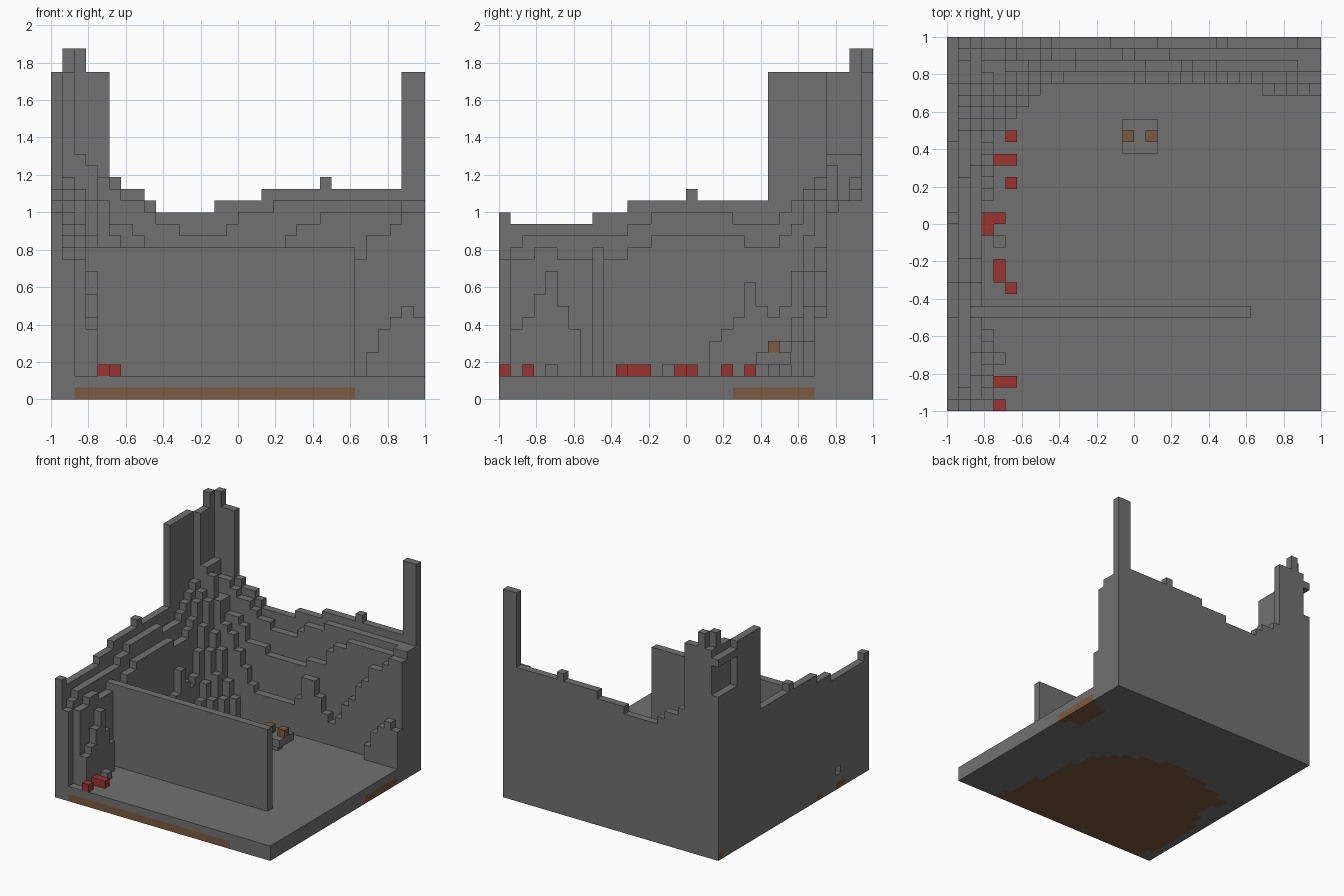
import bpy, bmesh
from mathutils import Vector
from mathutils.geometry import intersect_point_tri_2d

if "Cube" in bpy.data.objects:
    bpy.data.objects.remove(bpy.data.objects["Cube"])

V = 1 / 16      # block size; all coordinates below are in blocks
FLOOR = 2


def material(name, rgb):
    m = bpy.data.materials.new(name)
    m.use_nodes = True
    m.diffuse_color = (*rgb, 1)
    m.node_tree.nodes["Principled BSDF"].inputs["Base Color"].default_value = (*rgb, 1)
    return m


STONE = material("grey stone", (0.165, 0.165, 0.165))
RED = material("red", (0.33, 0.035, 0.03))
BROWN = material("brown earth", (0.2, 0.1, 0.05))


def finish(name, bm, *mats):
    bmesh.ops.recalc_face_normals(bm, faces=bm.faces)
    bmesh.ops.scale(bm, vec=(V, V, V), verts=bm.verts)
    mesh = bpy.data.meshes.new(name)
    bm.to_mesh(mesh)
    bm.free()
    for m in mats:
        mesh.materials.append(m)
    ob = bpy.data.objects.new(name, mesh)
    bpy.context.collection.objects.link(ob)
    return ob


def box(name, x, y, z, mat=STONE):
    bm = bmesh.new()
    bmesh.ops.create_cube(bm, size=1)
    for v in bm.verts:
        v.co = [r[0] if c < 0 else r[1] for r, c in zip((x, y, z), v.co)]
    return finish(name, bm, mat)


def stepped(name, axis, depth, start, steps, notch=None):
    """Stepped skyline of (end, top) pairs along an axis, one block thick."""
    pts, u = [(start, FLOOR)], start
    for end, top in steps:
        pts += [(u, top), (end, top)]
        u = end
    pts.append((u, FLOOR))
    if notch:
        a, b = notch
        pts += [(b, FLOOR), (b, FLOOR + 1), (a, FLOOR + 1), (a, FLOOR)]
    bm = bmesh.new()
    along_x = axis == "x"
    face = bm.faces.new([bm.verts.new((u, depth, z) if along_x else (depth, u, z))
                         for u, z in pts])
    moved = bmesh.ops.extrude_face_region(bm, geom=[face])["geom"]
    bmesh.ops.translate(bm, vec=(0, 1, 0) if along_x else (1, 0, 0),
                        verts=[g for g in moved if isinstance(g, bmesh.types.BMVert)])
    return finish(name, bm, STONE)


# Floor slab with earth patches in its lowest layer
centre = Vector((-3, -7))
rim = [(10, -17), (8, -7), (7, 0), (3, 3), (-3, 5), (-7, 4), (-14, 2),
       (-13, -2), (-15, -6), (-15, -10), (-14, -17)]


def is_earth(p):
    if p.z > 0.9:
        return False
    if p.x > 13 and 4 < p.y < 11:
        return p.x > 15 or abs(p.y - 7.5) < 2.6
    if p.x < -15.9:
        return -11 < p.y < -9 or -6 < p.y < -5 or p.y > 15
    return any(intersect_point_tri_2d(p.xy, centre, Vector(a), Vector(b))
               for a, b in zip(rim, rim[1:] + rim[:1]))


bm = bmesh.new()
bmesh.ops.create_grid(bm, x_segments=32, y_segments=32, size=16)
layer = bm.faces[:]
for i in range(FLOOR):
    keep = {"use_keep_orig": True} if i == 0 else {}
    geom = bmesh.ops.extrude_face_region(bm, geom=layer, **keep)["geom"]
    bmesh.ops.translate(bm, vec=(0, 0, 1),
                        verts=[g for g in geom if isinstance(g, bmesh.types.BMVert)])
    layer = [g for g in geom if isinstance(g, bmesh.types.BMFace)]
for f in bm.faces:
    f.material_index = int(is_earth(f.calc_center_median()))
finish("floor_slab", bm, STONE, BROWN)

# Back wall, stepping forward in thinner and lower layers
stepped("back_wall", "x", 15, -15,
        [(-14, 28), (-13, 30), (-11, 28), (-10, 19), (-8, 18), (-7, 17), (-2, 16),
         (2, 17), (7, 18), (8, 19), (14, 18), (16, 28)])
stepped("back_wall_ledge", "x", 14, -14,
        [(-13, 21), (-11, 19), (-10, 18), (-8, 17), (-7, 16), (-5, 15), (-1, 14),
         (0, 15), (3, 16), (16, 17)])
stepped("back_wall_step", "x", 13, -13,
        [(-11, 17), (-9, 15), (-8, 14), (-5, 12), (1, 11), (4, 12), (5, 14),
         (7, 15), (14, 16), (16, 17)])
stepped("back_rocks", "x", 12, -10,
        [(-9, 13), (-8, 11), (-7, 9), (-6, 7), (0, 6), (1, 7), (3, 10), (4, 8),
         (5, 6), (6, 5), (7, 6), (8, 8), (9, 9), (10, 11), (11, 12), (13, 14),
         (14, 15), (16, 16)])
stepped("corner_boulder", "x", 11, 11,
        [(12, 4), (13, 6), (14, 7), (15, 8), (16, 7)])

# Side wall and its layers
stepped("side_wall", "y", -16, -16,
        [(-15, 16), (-8, 15), (-5, 16), (0, 17), (1, 18), (7, 17), (12, 28), (16, 22)],
        notch=(-10, -9))
box("side_wall_lintel", (-16, -15), (12, 16), (26, 27))
stepped("side_wall_ledge", "y", -15, -16,
        [(-15, 12), (-14, 13), (-5, 14), (-3, 15), (4, 16), (8, 15), (9, 16),
         (10, 17), (11, 18), (12, 19), (14, 28), (15, 30)])
stepped("side_wall_step", "y", -14, -15,
        [(-13, 12), (-11, 13), (-5, 12), (-3, 13), (5, 14), (8, 13), (9, 14),
         (10, 15), (11, 17), (12, 18), (14, 21)])
stepped("side_rocks_front", "y", -13, -15,
        [(-14, 6), (-13, 7), (-12, 9), (-11, 11), (-10, 8), (-9, 6)])
stepped("side_rocks_back", "y", -13, 2,
        [(3, 5), (4, 6), (5, 7), (6, 10), (7, 8), (9, 7), (10, 9), (11, 13), (13, 17)])

# Rubble columns falling away from the inner corner
for i in range(6):
    for j in range(6 - i):
        top = 20 - 3 * (i + j) - (i * j) % 2
        box("rubble_column", (i - 13, i - 12), (12 - j, 13 - j), (FLOOR, max(top, 3)))

# Free-standing partition
box("partition_wall", (-14, 10), (-8, -7), (FLOOR, 13))

# Small table with two blocks on it
box("table_foot", (0, 1), (7, 8), (FLOOR, 3))
box("table_top", (-1, 2), (6, 9), (3, 4))
for x in (-1, 1):
    box("table_block", (x, x + 1), (7, 8), (4, 5), BROWN)

# Red blocks and loose stones along the side wall
for x, y, w, d in [(-11, 7, 1, 1), (-12, 5, 2, 1), (-11, 3, 1, 1), (-12, 0, 1, 1),
                   (-13, -1, 1, 2), (-12, -5, 1, 2), (-11, -6, 1, 1),
                   (-12, -14, 2, 1), (-12, -16, 1, 1)]:
    box("red_block", (x, x + w), (y, y + d), (FLOOR, 3), RED)
for y in (-2, -12):
    box("loose_stone", (-12, -11), (y, y + 1), (FLOOR, 3))
